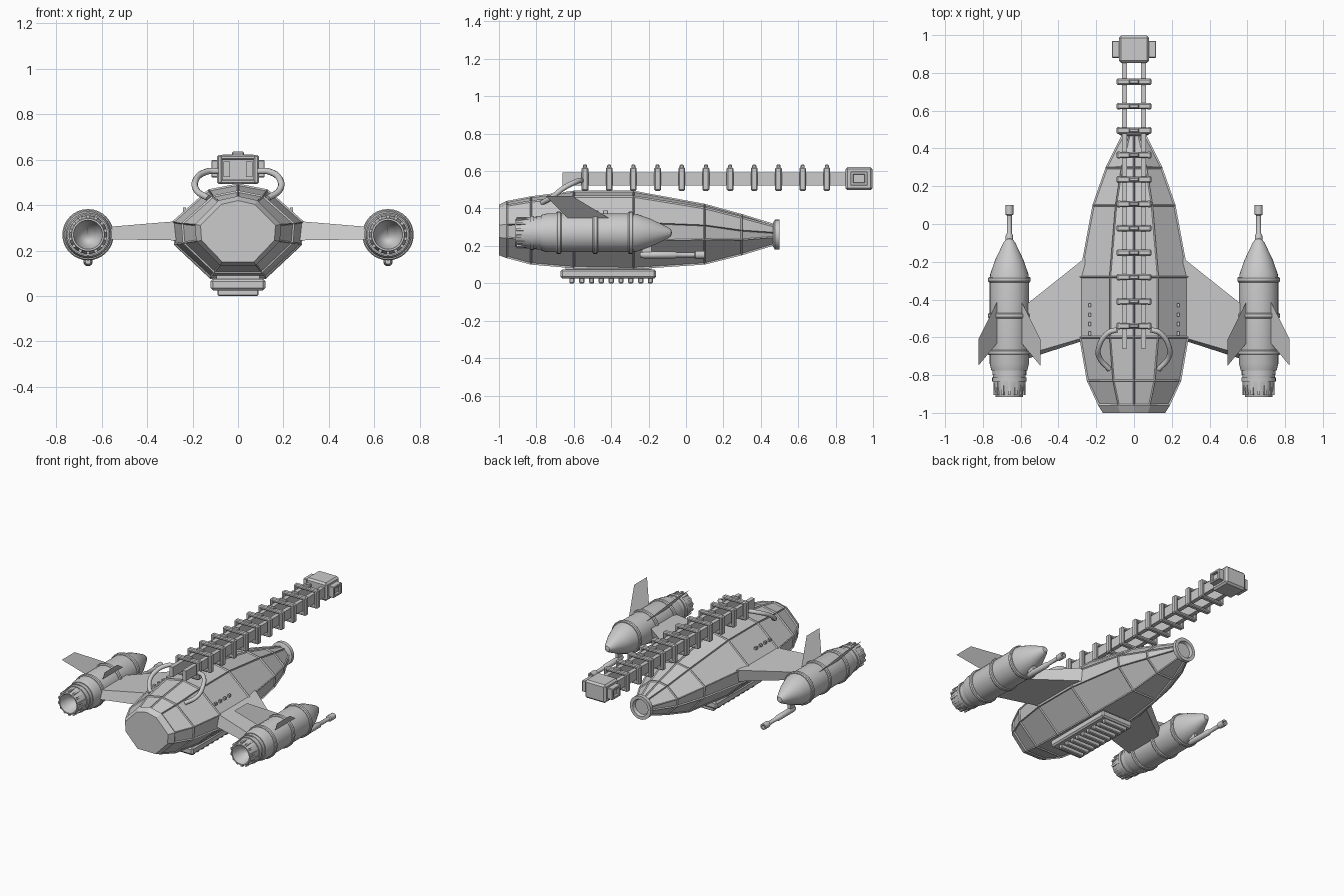
import bpy, bmesh, math
from mathutils import Vector

cube = bpy.data.objects.get("Cube")
if cube:
    bpy.data.objects.remove(cube, do_unlink=True)

grey = bpy.data.materials.new("light_grey_metal")
grey.use_nodes = True
GREY = (0.6, 0.6, 0.6, 1)
grey.diffuse_color = GREY
grey.node_tree.nodes["Principled BSDF"].inputs["Base Color"].default_value = GREY


def finish(name, bm, smooth=False, recalc=True):
    if recalc:
        bmesh.ops.recalc_face_normals(bm, faces=bm.faces[:])
    mesh = bpy.data.meshes.new(name)
    bm.to_mesh(mesh)
    bm.free()
    mesh.materials.append(grey)
    ob = bpy.data.objects.new(name, mesh)
    bpy.context.collection.objects.link(ob)
    if smooth:
        bpy.ops.object.select_all(action='DESELECT')
        ob.select_set(True)
        bpy.context.view_layer.objects.active = ob
        bpy.ops.object.shade_smooth_by_angle(angle=math.radians(35))
    return ob


def add_box(bm, center, size, bevel=0.0):
    part = bmesh.ops.create_cube(bm, size=1)["verts"]
    for v in part:
        v.co = Vector(center) + Vector([a * b for a, b in zip(v.co, size)])
    if bevel:
        edges = list({e for v in part for e in v.link_edges})
        bmesh.ops.bevel(bm, geom=edges, offset=bevel, segments=1, affect='EDGES')


def box(name, center, size, bevel=0.0):
    bm = bmesh.new()
    add_box(bm, center, size, bevel)
    return finish(name, bm)


def loft(bm, rings, caps=True):
    loops = [[bm.verts.new(p) for p in ring] for ring in rings]
    faces = []
    for a, b in zip(loops, loops[1:]):
        for i in range(len(a)):
            j = (i + 1) % len(a)
            faces.append(bm.faces.new((a[i], a[j], b[j], b[i])))
    if caps:
        bm.faces.new(loops[0])
        bm.faces.new(loops[-1])
    return faces


def lathe(name, profile, x, z, sides=32, closed=False):
    # profile holds (y, radius) pairs, turned around the y axis
    bm = bmesh.new()
    if closed:
        profile = profile + profile[:1]
    angles = [2 * math.pi * i / sides for i in range(sides)]
    rings = [[(x + r * math.cos(a), y, z + r * math.sin(a)) for a in angles]
             for y, r in profile]
    loft(bm, rings, caps=not closed)
    bmesh.ops.remove_doubles(bm, verts=bm.verts[:], dist=0.0002)
    return finish(name, bm, True)


def tube(name, points, radius):
    curve = bpy.data.curves.new(name, 'CURVE')
    curve.dimensions = '3D'
    curve.bevel_depth = radius
    curve.bevel_resolution = 3
    curve.use_fill_caps = True
    spline = curve.splines.new('BEZIER')
    spline.bezier_points.add(len(points) - 1)
    for bp, p in zip(spline.bezier_points, points):
        bp.co = p
        bp.handle_left_type = bp.handle_right_type = 'AUTO'
    curve.materials.append(grey)
    ob = bpy.data.objects.new(name, curve)
    bpy.context.collection.objects.link(ob)


# Faceted hull: stations of (y, half width, top, bottom)
stations = [(-1, .165, .42, .15), (-.96, .19, .44, .135), (-.83, .25, .465, .10),
            (-.6, .29, .495, .08), (-.28, .29, .495, .075), (.1, .22, .425, .10),
            (.3, .15, .37, .15), (.48, .06, .315, .205)]
half = [(.45, .88), (1, .22), (.97, -.27), (.42, -1)]
section = [(0, 1)] + half + [(-x, z) for x, z in reversed(half)]
bm = bmesh.new()
rings = []
for y, w, top, bottom in stations:
    mid = .28 if y < .2 else (top + bottom) / 2
    rings.append([(x * w, y, mid + z * (top - mid if z > 0 else mid - bottom))
                  for x, z in section])
panels = loft(bm, rings)
bmesh.ops.recalc_face_normals(bm, faces=bm.faces[:])
panels = [f for f in panels if f.calc_center_median().y > -.95]
# Sunken panels leave raised ribs along the seams
bmesh.ops.inset_individual(bm, faces=panels, thickness=.009, depth=-.007)
finish("hull", bm)

# Tail ring, hollow in the middle
lathe("tail_ring", [(.465, .062), (.475, .08), (.5, .08), (.5, .058), (.475, .05),
                    (.475, .0001), (.46, .0001)], 0, .26)

# Small hull vents
bm = bmesh.new()
for s in (-1, 1):
    for y in (-.58, -.53, -.48, -.43):
        add_box(bm, (s * .235, y, .381), (.014, .02, .016))
finish("hull_vents", bm)

# Belly cargo plate with cross slats
box("belly_plate", (0, -.415, .05), (.24, .51, .05), .01)
box("belly_mount", (0, -.415, .08), (.19, .46, .04))
bm = bmesh.new()
for i in range(9):
    add_box(bm, (0, -.61 + i * .0525, .015), (.18, .028, .03), .005)
finish("belly_slats", bm)

# Long dorsal truss: rails, frames and end block
for s, side in ((-1, "right"), (1, "left")):
    box(side + "_truss_rail", (s * .05, .1, .558), (.028, 1.52, .068))
bm = bmesh.new()
for i in range(11):
    y = -.54 + i * .1293
    for s in (-1, 1):
        add_box(bm, (0, y, .557 + s * .053), (.18, .032, .022), .006)
        add_box(bm, (s * .08, y, .557), (.024, .036, .125), .006)
    add_box(bm, (0, y, .617), (.055, .022, .036), .005)
finish("truss_frames", bm)
box("truss_end_block", (0, .925, .56), (.16, .145, .125), .012)
for s, side in ((-1, "right"), (1, "left")):
    bm = bmesh.new()
    for z in (.53, .59):
        add_box(bm, (s * .095, .925, z), (.045, .09, .016), .003)
    for y in (.888, .962):
        add_box(bm, (s * .095, y, .56), (.045, .016, .076), .003)
    add_box(bm, (s * .085, .925, .56), (.03, .07, .055))
    finish(side + "_end_socket", bm)

# Pods, wings, fins and hoses on both sides
pod_profile = [(-.78, .0001), (-.85, .05), (-.915, .064), (-.915, .072), (-.85, .084),
               (-.80, .086), (-.80, .09), (-.775, .09), (-.775, .095), (-.74, .104),
               (-.30, .104), (-.265, .101), (-.19, .075), (-.10, .032),
               (-.08, .018), (-.075, .0001)]
PX, PZ = .66, .27
for s, side in ((-1, "right"), (1, "left")):
    lathe(side + "_pod", pod_profile, s * PX, PZ)
    for y, name in ((-.68, "rear"), (-.485, "middle"), (-.295, "front")):
        lathe(f"{side}_pod_{name}_band",
              [(y - .014, .1), (y - .014, .108), (y - .008, .113), (y + .008, .113),
               (y + .014, .108), (y + .014, .1)], s * PX, PZ, closed=True)
    lathe(side + "_nozzle_band", [(-.835, .08), (-.835, .091), (-.812, .091), (-.812, .08)],
          s * PX, PZ, closed=True)

    # Ribs around the exhaust
    bm = bmesh.new()
    for i in range(14):
        a = 2 * math.pi * i / 14
        start = len(bm.verts)
        add_box(bm, (0, -.868, .079), (.014, .075, .012))
        bm.verts.ensure_lookup_table()
        for v in bm.verts[start:]:
            x, z = v.co.x, v.co.z
            v.co.x = s * PX + x * math.cos(a) + z * math.sin(a)
            v.co.z = PZ - x * math.sin(a) + z * math.cos(a)
    finish(side + "_nozzle_ribs", bm)

    # Underslung gun
    lathe(side + "_gun", [(-.245, .0001), (-.245, .012), (-.225, .019), (-.06, .019),
                          (-.05, .013), (.045, .013), (.05, .021), (.1, .021),
                          (.1, .011), (.07, .01), (.07, .0001)], s * PX, .152, 16)
    box(side + "_gun_mount", (s * PX, -.21, .175), (.022, .05, .05))

    # Tapered wing
    bm = bmesh.new()
    loft(bm, [[(s * .26, -.18, .33), (s * .26, -.6, .33),
               (s * .26, -.615, .245), (s * .26, -.2, .245)],
              [(s * .60, -.45, .302), (s * .60, -.70, .302),
               (s * .60, -.725, .25), (s * .60, -.46, .25)]])
    finish(side + "_wing", bm)

    # Thin swept fins in a V above the pod
    for d, name in ((-1, "inner"), (1, "outer")):
        bm = bmesh.new()
        fin = bm.faces.new([bm.verts.new((s * (PX + d * r * .64), y, PZ + r * .77))
                            for r, y in ((.10, -.41), (.256, -.61), (.256, -.75), (.10, -.63))])
        fin.normal_update()
        if fin.normal.z < 0:
            fin.normal_flip()
        finish(f"{side}_{name}_fin", bm, recalc=False)

    # Hose from truss down to the hull
    tube(side + "_hose", [(s * .09, -.56, .55), (s * .135, -.575, .548), (s * .188, -.66, .505),
                          (s * .182, -.71, .465), (s * .13, -.77, .43)], .014)
